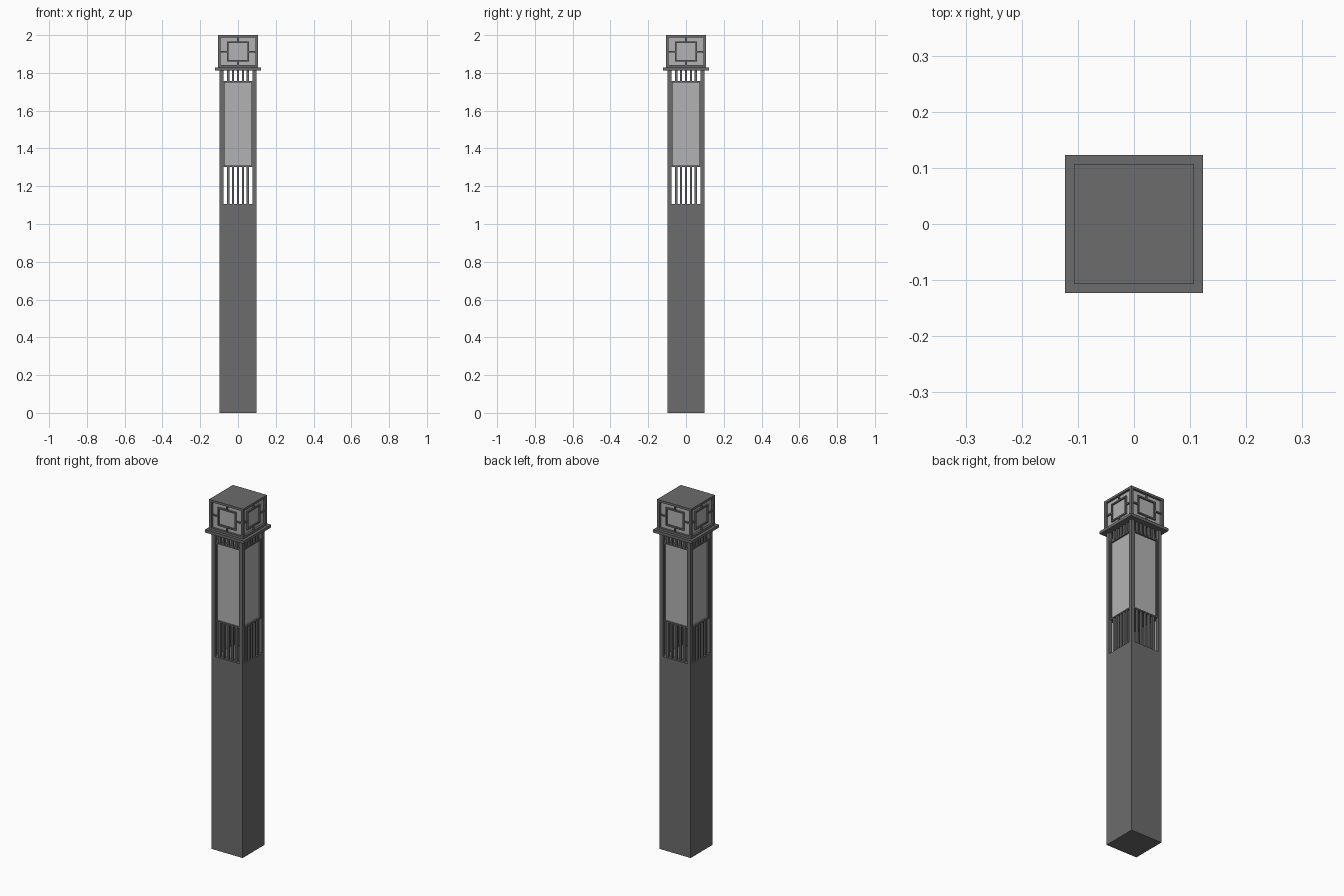
import bpy, bmesh
from mathutils import Matrix, Vector

if "Cube" in bpy.data.objects:
    bpy.data.objects.remove(bpy.data.objects["Cube"])


def material(name, v):
    m = bpy.data.materials.new(name)
    m.diffuse_color = (v, v, v, 1)
    m.use_nodes = True
    m.node_tree.nodes["Principled BSDF"].inputs["Base Color"].default_value = m.diffuse_color
    return m


DARK = material("dark_metal", 0.15)
LIGHT = material("frosted_glass", 0.45)


def build(name, boxes, mat=DARK, sides=1):
    """Boxes are (x0, x1, y0, y1, z0, z1), repeated around the z axis."""
    bm = bmesh.new()
    for k in range(sides):
        turn = Matrix.Rotation(k * 1.5707963267948966, 4, 'Z')
        for x0, x1, y0, y1, z0, z1 in boxes:
            centre = Vector(((x0 + x1) / 2, (y0 + y1) / 2, (z0 + z1) / 2))
            size = Matrix.Diagonal((x1 - x0, y1 - y0, z1 - z0, 1))
            bmesh.ops.create_cube(bm, size=1, matrix=turn @ Matrix.Translation(centre) @ size)
    me = bpy.data.meshes.new(name)
    bm.to_mesh(me)
    bm.free()
    me.materials.append(mat)
    ob = bpy.data.objects.new(name, me)
    bpy.context.collection.objects.link(ob)
    return ob


def block(h, z0, z1):
    return (-h, h, -h, h, z0, z1)


def frame(w, z0, z1, t, y0, y1):
    """Rectangular border of half width w on the front face."""
    return [(-w, -w + t, y0, y1, z0, z1), (w - t, w, y0, y1, z0, z1),
            (-w + t, w - t, y0, y1, z0, z0 + t), (-w + t, w - t, y0, y1, z1 - t, z1)]


R = 0.098      # shaft half width
P = 0.02       # corner post width
IN = R - P     # opening half width

# Solid lower shaft and corner posts
build("shaft", [block(R, 0, 1.105)])
build("corner_posts", [(-R, -IN, -R, -IN, 1.105, 1.812)], sides=4)

# Open vertical slats below and above the lantern
pitch = 2 * IN / 6
for name, z0, z1 in (("lower_slats", 1.105, 1.305), ("upper_slats", 1.755, 1.812)):
    slats = [(-IN + i * pitch - 0.006, -IN + i * pitch + 0.006, -0.092, -0.08, z0, z1)
             for i in range(1, 6)]
    build(name, slats, sides=4)

# Lantern glass, its floor and ceiling, and its border
build("lantern_glass", [block(0.084, 1.31, 1.75)], LIGHT)
build("lantern_plates", [block(0.084, 1.303, 1.31), block(0.084, 1.75, 1.757)])
build("lantern_frame", frame(IN, 1.303, 1.757, 0.007, -0.093, -0.083), sides=4)

# Cap plate
build("cap_plate", [block(0.123, 1.812, 1.828)])

# Head: glass box, roof, edge bars and square lattice
H = 0.107
build("head_glass", [block(0.095, 1.828, 1.99)], LIGHT)
build("head_roof", [block(H, 1.987, 2.0)])
build("head_posts", [(-H, -H + 0.014, -H, -H + 0.014, 1.828, 1.987)], sides=4)
build("head_sill", [(-H + 0.014, H - 0.014, -H, -0.094, 1.828, 1.841)], sides=4)
Y0, Y1, ZC, W, B = -0.103, -0.094, 1.913, 0.058, 0.004
lattice = frame(W, ZC - 0.052, ZC + 0.052, 2 * B, Y0, Y1)
lattice += [(-H + 0.014, -W, Y0, Y1, ZC - B, ZC + B), (W, H - 0.014, Y0, Y1, ZC - B, ZC + B),
            (-B, B, Y0, Y1, 1.841, ZC - 0.052), (-B, B, Y0, Y1, ZC + 0.052, 1.987)]
build("head_lattice", lattice, sides=4)
